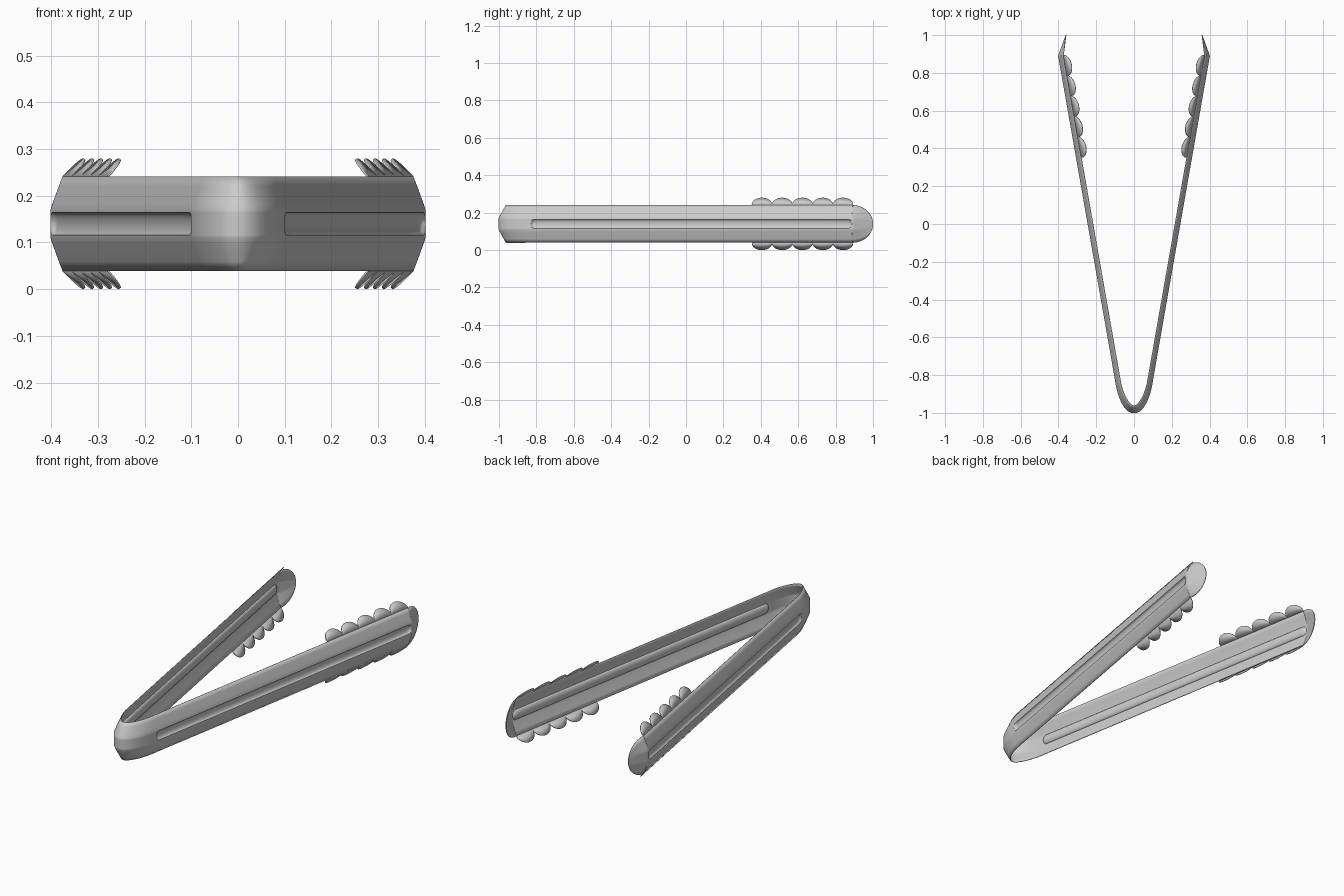
import bpy, bmesh, math
from mathutils import Vector

cube = bpy.data.objects.get("Cube")
if cube:
    bpy.data.objects.remove(cube, do_unlink=True)

steel = bpy.data.materials.new("brushed_steel")
steel.use_nodes = True
STEEL = (0.6, 0.6, 0.6, 1)
steel.diffuse_color = STEEL
steel.node_tree.nodes["Principled BSDF"].inputs["Base Color"].default_value = STEEL

MID_Z, HALF_W, DEPTH = 0.14, 0.1, 0.026
BEND_Y, CREST_Y, SLOPE = -0.85, 0.89, 0.1754
GROOVE_A, GROOVE_B, GROOVE_R, GROOVE_D = -0.83, 0.888, 0.025, 0.012


def arm_x(y):
    return 0.4 - (CREST_Y - y) * SLOPE


def finish(name, bm, axes):
    """Turn a sheet into a thin mirrored metal part."""
    bmesh.ops.remove_doubles(bm, verts=bm.verts, dist=0.0001)
    bmesh.ops.recalc_face_normals(bm, faces=bm.faces)
    mesh = bpy.data.meshes.new(name)
    bm.to_mesh(mesh)
    bm.free()
    mesh.materials.append(steel)
    ob = bpy.data.objects.new(name, mesh)
    bpy.context.collection.objects.link(ob)
    bpy.ops.object.select_all(action='DESELECT')
    ob.select_set(True)
    bpy.context.view_layer.objects.active = ob
    bpy.ops.object.shade_smooth_by_angle(angle=math.radians(35))
    pivot = bpy.data.objects.get("mirror_pivot")
    mirror = ob.modifiers.new("mirror", 'MIRROR')
    mirror.use_axis = axes
    mirror.mirror_object = pivot
    solid = ob.modifiers.new("sheet_thickness", 'SOLIDIFY')
    solid.thickness = 0.004
    solid.offset = 0
    return ob


def grid(rows):
    bm = bmesh.new()
    lines = [[bm.verts.new(p) for p in row] for row in rows]
    for a, b in zip(lines, lines[1:]):
        for i in range(len(a) - 1):
            bm.faces.new((a[i], a[i + 1], b[i + 1], b[i]))
    return bm


pivot = bpy.data.objects.new("mirror_pivot", None)
pivot.location.z = MID_Z
pivot.hide_render = True
bpy.context.collection.objects.link(pivot)

# Body: stations are (x, y, outward normal, depth scale, width scale)
arm_normal = Vector((1, -SLOPE)).normalized()
stations = []

# Rounded bend joining the arms
p = [Vector(c) for c in ((0, -1), (0.05, -1), (0.0825, -0.92), (arm_x(BEND_Y), BEND_Y))]
STEPS = 14
for i in range(STEPS):
    t = i / STEPS
    u = 1 - t
    pos = p[0] * u**3 + p[1] * 3 * u * u * t + p[2] * 3 * u * t * t + p[3] * t**3
    tan = (p[1] - p[0]) * u * u + (p[2] - p[1]) * 2 * u * t + (p[3] - p[2]) * t * t
    normal = Vector((tan.y, -tan.x)).normalized()
    stations.append((pos.x, pos.y, normal, 1 + 0.5 * u, 1))

# Straight arm, with closer stations where the groove ends round off
ends = (-0.001, 0.0, 0.002, 0.005, 0.01, 0.016, 0.025)
ys = [BEND_Y] + [GROOVE_A + e for e in ends]
ys += [GROOVE_A + (GROOVE_B - GROOVE_A) * i / 12 for i in range(1, 12)]
ys += [GROOVE_B - e for e in reversed(ends)]
stations += [(arm_x(y), y, arm_normal, 1, 1) for y in ys]

# Rounded tip turned inward
for i in range(13):
    a = math.pi / 2 * i / 12
    t = math.sin(a)
    stations.append((0.4 - 0.04 * t, CREST_Y + 0.11 * t, Vector((1, 0)), 1 - t, math.cos(a)))

half = [0.008, 0.015, 0.02, 0.0235, 0.025, 0.03, 0.042, 0.06, 0.08, HALF_W]
columns = [-v for v in reversed(half)] + [0] + half


def groove(y, v):
    end = min(max(y, GROOVE_A + GROOVE_R), GROOVE_B - GROOVE_R)
    r = math.hypot(y - end, v) / GROOVE_R
    return GROOVE_D * math.sqrt(max(0, 1 - r * r))


rows = []
for x, y, n, deep, wide in stations:
    row = []
    for v in columns:
        fold = max(0, abs(v) - 0.028) / (HALF_W - 0.028)
        inset = DEPTH * deep * fold**1.1 + groove(y, v * wide)
        row.append((x - n.x * inset, y - n.y * inset, MID_Z + v * wide))
    rows.append(row)
finish("tongs_body", grid(rows), (True, False, False))

# Scalloped gripping teeth, flaring inward from every arm edge
TEETH, PITCH, FIRST_Y = 5, 0.1085, 0.406
PER_TOOTH = 16
base, top = [], []
for k in range(TEETH):
    for i in range(PER_TOOTH + 1):
        c = -math.cos(math.pi * i / PER_TOOTH)
        y = FIRST_Y + PITCH * (k + c / 2)
        rise = math.sqrt(max(0, 1 - (c * 0.98)**2))
        if (k == 0 and i == 0) or (k == TEETH - 1 and i == PER_TOOTH):
            rise = 0.02
        x = arm_x(y) - DEPTH * 1.02
        base.append((x, y, MID_Z + HALF_W))
        top.append((x - 0.035 * rise, y, MID_Z + HALF_W + 0.039 * rise))
finish("gripping_teeth", grid([base, top]), (True, False, True))
